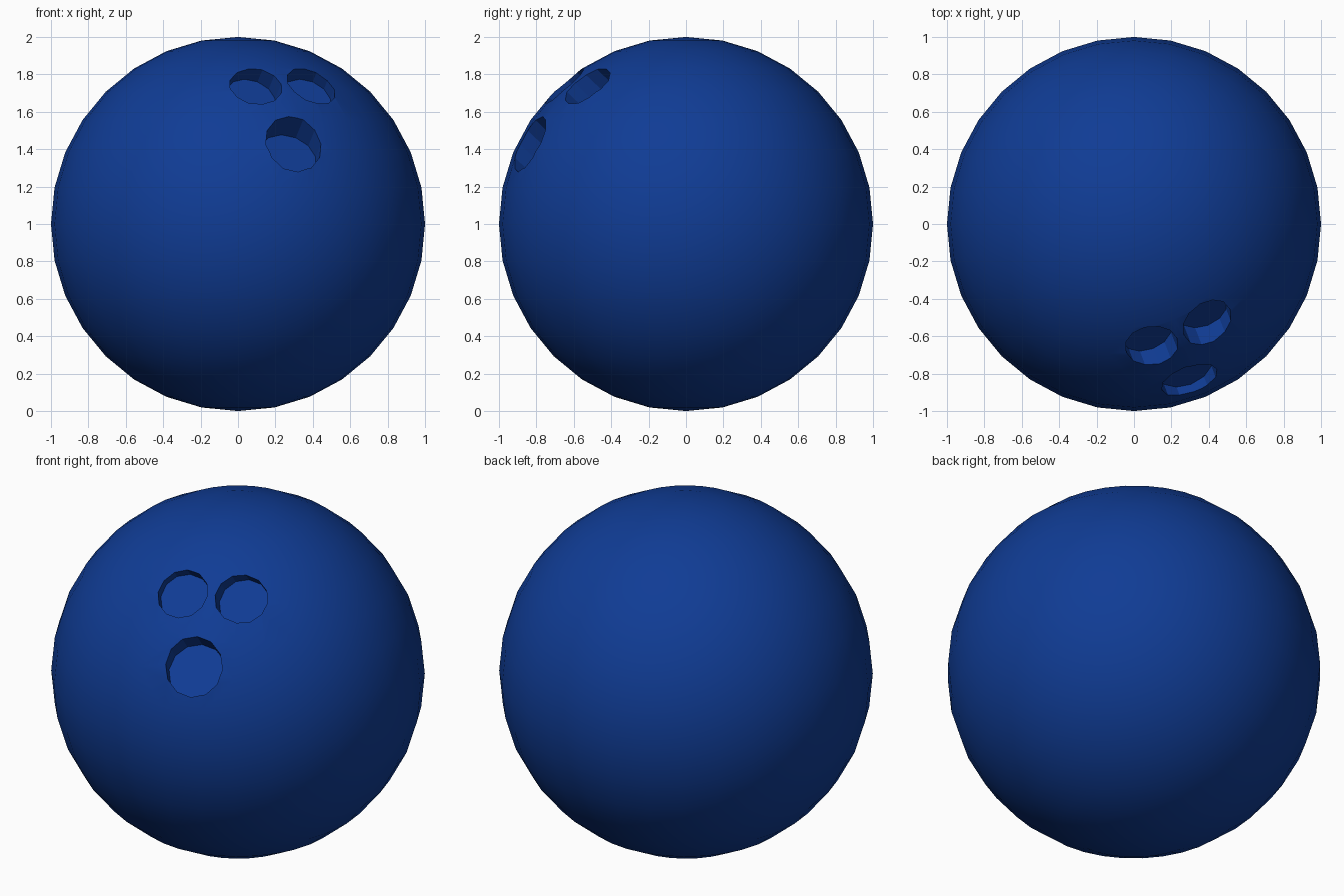
import bpy, math
from mathutils import Vector

if "Cube" in bpy.data.objects:
    bpy.data.objects.remove(bpy.data.objects["Cube"])

blue = bpy.data.materials.new("deep_blue")
blue.diffuse_color = (0.005, 0.045, 0.30, 1)
blue.use_nodes = True
blue.node_tree.nodes["Principled BSDF"].inputs["Base Color"].default_value = blue.diffuse_color

# Ball body
bpy.ops.mesh.primitive_uv_sphere_add(segments=32, ring_count=16, radius=1, location=(0, 0, 1))
ball = bpy.context.object
ball.name = "ball"
ball.data.materials.append(blue)

# Finger and thumb holes: rim centre, radius (all drilled along one shared axis)
holes = [((0.095, -0.65, 1.735), 0.14),
         ((0.39, -0.525, 1.735), 0.14),
         ((0.295, -0.83, 1.425), 0.157)]
axis = Vector((0.27, -0.70, 0.66)).normalized()
depth, length = 0.10, 0.5

for i, (rim, radius) in enumerate(holes):
    centre = Vector(rim) + axis * (length / 2 - depth)
    bpy.ops.mesh.primitive_cylinder_add(vertices=12, radius=radius, depth=length, location=centre,
                                        rotation=axis.to_track_quat('Z', 'Y').to_euler())
    cutter = bpy.context.object
    cutter.name = f"hole_cutter_{i + 1}"
    cutter.hide_render = True
    cutter.data.materials.append(blue)
    bpy.ops.object.select_all(action='DESELECT')
    ball.select_set(True)
    bpy.context.view_layer.objects.active = ball
    mod = ball.modifiers.new("hole", 'BOOLEAN')
    mod.operation = 'DIFFERENCE'
    mod.solver = 'EXACT'
    mod.object = cutter
    bpy.ops.object.modifier_apply(modifier=mod.name)
    bpy.data.objects.remove(cutter)

# Smooth ball, crisp hole rims
bpy.ops.object.shade_smooth_by_angle(angle=math.radians(25))
